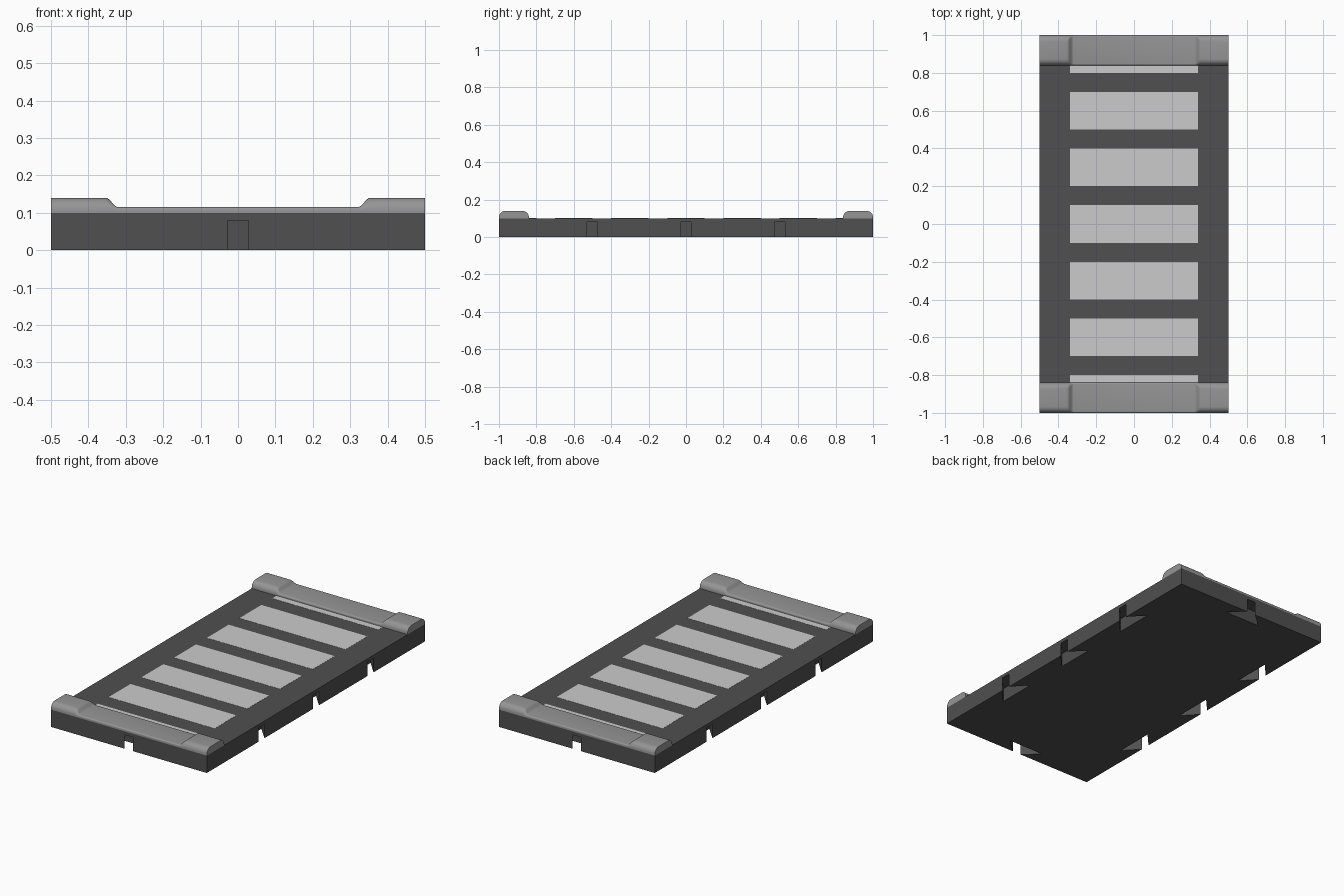
import bpy, bmesh, math

if "Cube" in bpy.data.objects:
    bpy.data.objects.remove(bpy.data.objects["Cube"])


def material(name, v):
    m = bpy.data.materials.new(name)
    m.diffuse_color = (v, v, v, 1)
    m.use_nodes = True
    m.node_tree.nodes["Principled BSDF"].inputs["Base Color"].default_value = m.diffuse_color
    return m


def add_object(name, bm, mat=None):
    bmesh.ops.recalc_face_normals(bm, faces=bm.faces)
    me = bpy.data.meshes.new(name)
    bm.to_mesh(me)
    bm.free()
    ob = bpy.data.objects.new(name, me)
    bpy.context.collection.objects.link(ob)
    if mat:
        me.materials.append(mat)
    return ob


def add_box(bm, x0, x1, y0, y1, z0, z1):
    v = bmesh.ops.create_cube(bm, size=1)["verts"]
    bmesh.ops.scale(bm, vec=(x1 - x0, y1 - y0, z1 - z0), verts=v)
    bmesh.ops.translate(bm, vec=((x0 + x1) / 2, (y0 + y1) / 2, (z0 + z1) / 2), verts=v)


asphalt = material("asphalt", 0.08)
concrete = material("concrete", 0.3)
paint = material("paint", 0.75)

# Road slab
bm = bmesh.new()
add_box(bm, -0.5, 0.5, -1, 1, 0, 0.1)
slab = add_object("road_slab", bm, asphalt)

# Dovetail connector slots, cut from below on every side
SLOT = [(-0.03, 0.028), (0, 0.028), (0.08, 0.115),
        (0.08, -0.115), (0, -0.028), (-0.03, -0.028)]
places = [(s * 0.5, y, 0 if s < 0 else math.pi) for s in (-1, 1) for y in (-0.5, 0, 0.5)]
places += [(0, s, -s * math.pi / 2) for s in (-1, 1)]
bm = bmesh.new()
for px, py, a in places:
    c, s = math.cos(a), math.sin(a)
    face = bm.faces.new([bm.verts.new((px + c * u - s * w, py + s * u + c * w, -0.03))
                         for u, w in SLOT])
    out = bmesh.ops.extrude_face_region(bm, geom=[face])["geom"]
    bmesh.ops.translate(bm, vec=(0, 0, 0.11),
                        verts=[g for g in out if isinstance(g, bmesh.types.BMVert)])
cutter = add_object("slot_cutter", bm)
cutter.hide_render = True
mod = slab.modifiers.new("slots", 'BOOLEAN')
mod.operation = 'DIFFERENCE'
mod.solver = 'EXACT'
mod.object = cutter
bpy.context.view_layer.objects.active = slab
slab.select_set(True)
bpy.ops.object.modifier_apply(modifier=mod.name)
bpy.data.objects.remove(cutter)

# Crossing stripes; the outermost ones run under the kerbs
for i in range(-3, 4):
    y0, y1 = max(i * 0.3 - 0.1, -0.86), min(i * 0.3 + 0.1, 0.86)
    bm = bmesh.new()
    add_box(bm, -0.34, 0.34, y0, y1, 0.099, 0.1008)
    add_object("crossing_stripe", bm, paint)


# Rounded kerb cross-section of height h and edge radius r
def section(h, r, n=6):
    arc = [(r - r * math.cos(t), h - r + r * math.sin(t))
           for t in (math.pi / 2 * k / n for k in range(n + 1))]
    left = [(0.84, 0.1)] + [(0.84 + u, 0.1 + z) for u, z in arc]
    right = [(1 - u, 0.1 + z) for u, z in reversed(arc)] + [(1, 0.1)]
    return left + right


# Kerbs: high at both ends, eased down to a dropped middle
half = [(0.5, 0.04, 0.034)]
for k in range(9):
    e = (1 - math.cos(math.pi * k / 8)) / 2
    half.append((0.354 - 0.034 * k / 8, 0.04 - 0.025 * e, 0.034 - 0.026 * e))
stations = [(-x, h, r) for x, h, r in half] + half[::-1]
for side, name in ((-1, "front_kerb"), (1, "back_kerb")):
    bm = bmesh.new()
    rings = [[bm.verts.new((x, side * y, z)) for y, z in section(h, r)]
             for x, h, r in stations]
    for a, b in zip(rings, rings[1:]):
        for j in range(len(a)):
            k = (j + 1) % len(a)
            bm.faces.new((a[j], a[k], b[k], b[j]))
    bm.faces.new(rings[0])
    bm.faces.new(rings[-1])
    kerb = add_object(name, bm, concrete)
    bpy.ops.object.select_all(action='DESELECT')
    bpy.context.view_layer.objects.active = kerb
    kerb.select_set(True)
    bpy.ops.object.shade_smooth_by_angle(angle=math.radians(35))
